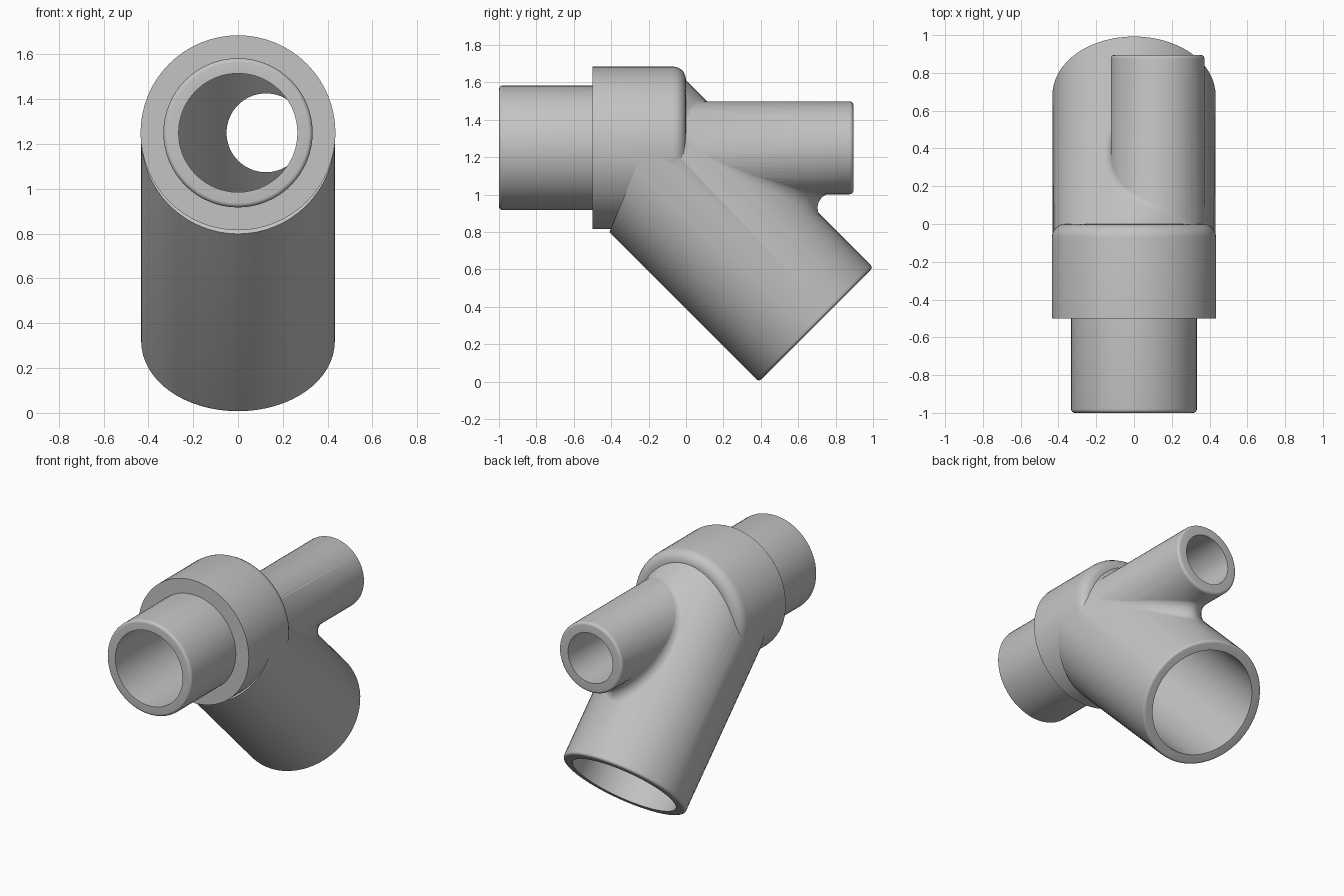
import bpy, bmesh
from math import sin, cos, pi, sqrt, radians
from mathutils import Vector, Matrix

if "Cube" in bpy.data.objects:
    bpy.data.objects.remove(bpy.data.objects["Cube"], do_unlink=True)

SEGS = 64
AXIS_Z = 1.25                       # height of the straight run
HUB = Vector((0, -0.25, AXIS_Z))    # where run and branch axes meet
BRANCH_R, TUBE_R, TUBE_X = 0.432, 0.248, 0.125
ALONG_Y = -pi / 2
DOWN_BACK = -3 * pi / 4

grey = bpy.data.materials.new("plain_grey")
grey.use_nodes = True
grey.diffuse_color = (0.55, 0.55, 0.55, 1)
grey.node_tree.nodes["Principled BSDF"].inputs["Base Color"].default_value = grey.diffuse_color


def finish(name, bm):
    bmesh.ops.recalc_face_normals(bm, faces=bm.faces)
    mesh = bpy.data.meshes.new(name)
    bm.to_mesh(mesh)
    bm.free()
    mesh.materials.append(grey)
    obj = bpy.data.objects.new(name, mesh)
    bpy.context.collection.objects.link(obj)
    return obj


def lathe(name, profile, origin, tilt, mitre=None):
    """Closed solid turned from (radius, distance) points, optionally mitred at the hub."""
    bm = bmesh.new()
    rings = [[bm.verts.new((r * cos(2 * pi * i / SEGS), r * sin(2 * pi * i / SEGS), d))
              for i in range(SEGS)] for r, d in profile]
    for a, b in zip(rings, rings[1:]):
        for i in range(SEGS):
            j = (i + 1) % SEGS
            bm.faces.new((a[i], a[j], b[j], b[i]))
    bm.faces.new(rings[0])
    bm.faces.new(rings[-1])
    bm.transform(Matrix.Translation(origin) @ Matrix.Rotation(tilt, 4, 'X'))
    if mitre is not None:
        normal = Vector((0, cos(pi / 8), -sin(pi / 8)))
        cut = bmesh.ops.bisect_plane(bm, geom=bm.verts[:] + bm.edges[:] + bm.faces[:],
                                     plane_co=HUB + normal * mitre, plane_no=normal,
                                     clear_inner=True)
        rim = [e for e in cut["geom_cut"] if isinstance(e, bmesh.types.BMEdge)]
        bmesh.ops.contextual_create(bm, geom=rim)
    return finish(name, bm)


def rounded(r, d, size, end=1, steps=5):
    """Rounded outer corner at radius r, distance d; end is -1 for a start cap."""
    pts = [(r - size + size * cos(a), d - end * size + end * size * sin(a))
           for a in (pi / 2 * k / steps for k in range(steps + 1))]
    return pts if end > 0 else pts[::-1]


def blend_ring(name, size, sink=0.003, steps=10):
    """Rolling-ball fillet between the side tube and the branch."""
    def meet(angle, grow):
        x = TUBE_X + (TUBE_R + grow) * cos(angle)
        z = AXIS_Z + (TUBE_R + grow) * sin(angle)
        return Vector((x, 1 - z + sqrt(2 * ((BRANCH_R + grow) ** 2 - x * x)), z))

    bm = bmesh.new()
    rings = []
    for i in range(SEGS):
        angle = 2 * pi * (i + 0.5) / SEGS
        ball = meet(angle, size - sink)
        to_tube = Vector((TUBE_X - ball.x, 0, AXIS_Z - ball.z)).normalized()
        off = (ball.y + ball.z - 1) / 2
        to_branch = Vector((-ball.x, -off, -off)).normalized()
        pts = [ball + size * to_tube.slerp(to_branch, k / steps) for k in range(steps + 1)]
        pts.append(meet(angle, -0.03))
        rings.append([bm.verts.new(p) for p in pts])
    for i in range(SEGS):
        a, b = rings[i], rings[(i + 1) % SEGS]
        for k in range(len(a)):
            n = (k + 1) % len(a)
            bm.faces.new((a[k], a[n], b[n], b[k]))
    return finish(name, bm)


run_start = (0, 0, AXIS_Z)
tube_start = (TUBE_X, 0, AXIS_Z)

# Outer bodies
fitting = lathe("pipe_fitting",
                rounded(0.333, -1.0, 0.02, -1) + [(0.333, -0.5), (0.435, -0.5)]
                + rounded(0.435, 0.0, 0.07), run_start, ALONG_Y)
branch = lathe("branch_body", [(BRANCH_R, -0.6)] + rounded(BRANCH_R, 1.336, 0.018),
               HUB, DOWN_BACK, mitre=0.025)
tube = lathe("side_tube_body", [(TUBE_R, -0.2)] + rounded(TUBE_R, 0.895, 0.02),
             tube_start, ALONG_Y)
fillet = blend_ring("tube_fillet", 0.08)

# Bores
run_bore = lathe("run_bore", [(0.265, -1.1), (0.265, -0.01)], run_start, ALONG_Y)
branch_bore = lathe("branch_bore", [(0.365, -0.6), (0.365, 1.5)], HUB, DOWN_BACK, mitre=0.0)
tube_bore = lathe("side_tube_bore", [(0.176, 0.005), (0.176, 1.1)], tube_start, ALONG_Y)

# Join the bodies, then hollow them out
bpy.ops.object.select_all(action='DESELECT')
fitting.select_set(True)
bpy.context.view_layer.objects.active = fitting
steps = [(o, 'UNION') for o in (branch, tube, fillet)]
steps += [(o, 'DIFFERENCE') for o in (branch_bore, run_bore, tube_bore)]
for other, operation in steps:
    mod = fitting.modifiers.new(other.name, 'BOOLEAN')
    mod.operation = operation
    mod.solver = 'EXACT'
    mod.object = other
    bpy.ops.object.modifier_apply(modifier=mod.name)
    bpy.data.objects.remove(other, do_unlink=True)

bpy.ops.object.shade_smooth_by_angle(angle=radians(30))
